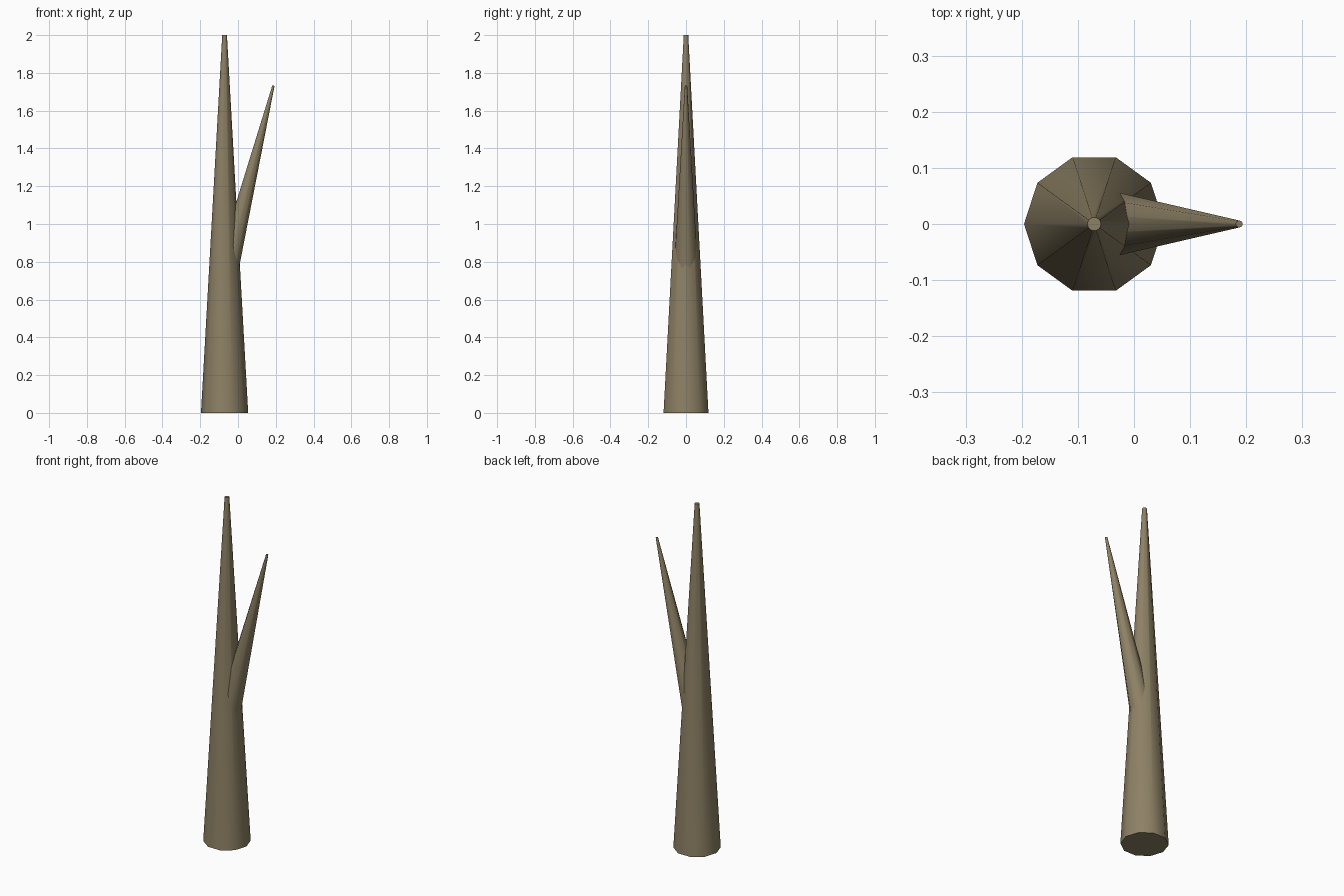
import bpy, math
from mathutils import Vector

if "Cube" in bpy.data.objects:
    bpy.data.objects.remove(bpy.data.objects["Cube"])

SIDES = 10

bark = bpy.data.materials.new("bark")
bark.diffuse_color = (0.27, 0.22, 0.13, 1.0)
bark.use_nodes = True
bark.node_tree.nodes["Principled BSDF"].inputs["Base Color"].default_value = bark.diffuse_color


def tapered_limb(name, base, length, r_base, r_tip, lean, phase):
    """Closed ten-sided tapering limb, leaning towards +x from its base."""
    verts = []
    for z, r in ((0, r_base), (length, r_tip)):
        for i in range(SIDES):
            a = phase + i * math.tau / SIDES
            verts.append((r * math.cos(a), r * math.sin(a), z))
    faces = [(i, (i + 1) % SIDES, SIDES + (i + 1) % SIDES, SIDES + i)
             for i in range(SIDES)]
    faces.append(tuple(reversed(range(SIDES))))
    faces.append(tuple(range(SIDES, 2 * SIDES)))

    mesh = bpy.data.meshes.new(name)
    mesh.from_pydata(verts, [], faces)
    mesh.materials.append(bark)
    obj = bpy.data.objects.new(name, mesh)
    bpy.context.collection.objects.link(obj)
    obj.location = Vector(base)
    obj.rotation_euler = (0, lean, 0)

    # rounded sides, crisp end caps
    bpy.ops.object.select_all(action='DESELECT')
    obj.select_set(True)
    bpy.context.view_layer.objects.active = obj
    bpy.ops.object.shade_smooth_by_angle(angle=math.radians(50))
    return obj


# main trunk, corners on the x axis
tapered_limb("trunk", (-0.071, 0, 0), 2.0, 0.125, 0.0125, 0, 0)

# half-size side branch rooted inside the trunk, corners on the y axis
tapered_limb("branch", (-0.056, 0, 0.763), 1.0, 0.0625, 0.00625,
             math.radians(14.1), math.pi / 2)
